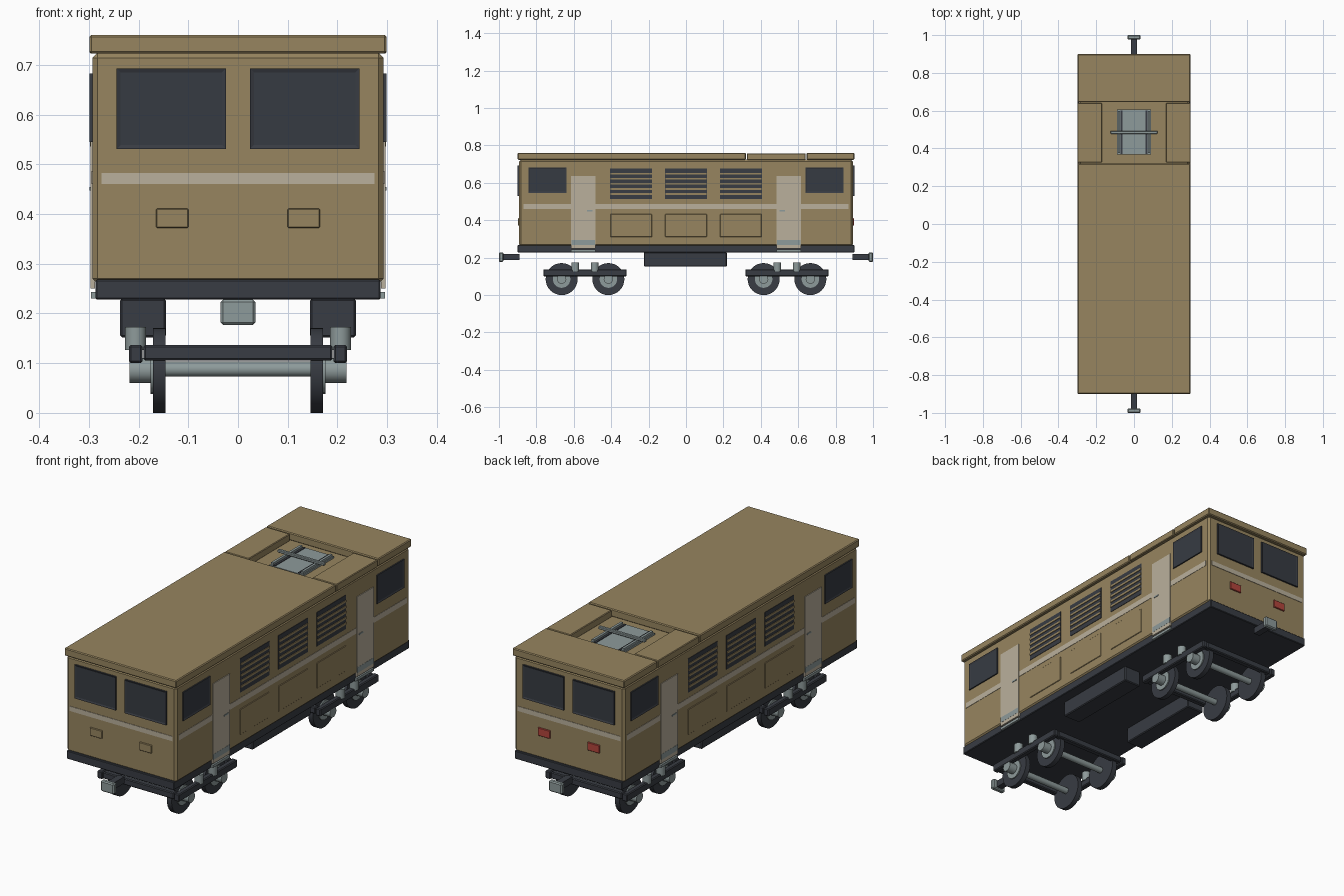
import bpy, bmesh, math
from mathutils import Matrix, Vector

if "Cube" in bpy.data.objects:
    bpy.data.objects.remove(bpy.data.objects["Cube"])


def material(name, rgb):
    m = bpy.data.materials.new(name)
    m.use_nodes = True
    m.diffuse_color = (*rgb, 1)
    m.node_tree.nodes["Principled BSDF"].inputs["Base Color"].default_value = (*rgb, 1)
    return m


TAN = material("tan paint", (0.31, 0.235, 0.115))
DARK = material("dark metal", (0.04, 0.045, 0.056))
GLASS = material("dark glass", (0.037, 0.044, 0.055))
STEEL = material("steel", (0.27, 0.325, 0.325))
CREAM = material("cream paint", (0.49, 0.435, 0.335))
RED = material("red lamp", (0.45, 0.06, 0.045))


def finish(bm, name, *mats):
    mesh = bpy.data.meshes.new(name)
    bmesh.ops.recalc_face_normals(bm, faces=bm.faces)
    bm.to_mesh(mesh)
    bm.free()
    for m in mats:
        mesh.materials.append(m)
    ob = bpy.data.objects.new(name, mesh)
    bpy.context.collection.objects.link(ob)
    return ob


def cube_mesh(x, y, z):
    """Box between the limits given for each axis, in any order."""
    bm = bmesh.new()
    bmesh.ops.create_cube(bm, size=1)
    size = [abs(a[1] - a[0]) for a in (x, y, z)]
    mid = Vector([sum(a) / 2 for a in (x, y, z)])
    bm.transform(Matrix.Translation(mid) @ Matrix.Diagonal((*size, 1)))
    return bm


def box(name, x, y, z, mat, bevel=0.0):
    ob = finish(cube_mesh(x, y, z), name, mat)
    if bevel:
        mod = ob.modifiers.new("Bevel", 'BEVEL')
        mod.width = bevel
        mod.segments = 1
    return ob


def window(name, x, y, z, facing):
    """Dark frame with a pane inset in its outer face."""
    bm = cube_mesh(x, y, z)
    bm.normal_update()
    outer = [f for f in bm.faces if f.normal.dot(Vector(facing)) > 0.9]
    bmesh.ops.inset_region(bm, faces=outer, thickness=0.011, depth=-0.003)
    outer[0].material_index = 1
    return finish(bm, name, DARK, GLASS)


def cylinder(name, centre, radius, length, axis, mat, sides=24):
    bm = bmesh.new()
    bmesh.ops.create_cone(bm, cap_ends=True, segments=sides,
                          radius1=radius, radius2=radius, depth=length)
    turn = Vector((0, 0, 1)).rotation_difference(Vector(axis)).to_matrix().to_4x4()
    bm.transform(Matrix.Translation(centre) @ turn)
    ob = finish(bm, name, mat)
    for p in ob.data.polygons:
        p.use_smooth = True
    ob.data.set_sharp_from_angle(angle=math.radians(35))
    return ob


def span(centre, half):
    return (centre - half, centre + half)


X, Z = (1, 0, 0), (0, 0, 1)

# Body shell and underframe
box("body", (-.293, .293), (-.892, .892), (.26, .724), TAN, .01)
box("underframe", (-.287, .287), (-.9, .9), (.228, .268), DARK, .003)

# Roof sections around the open pantograph well
box("front_roof", (-.299, .299), (-.9, .32), (.723, .76), TAN, .004)
box("rear_roof", (-.299, .299), (.645, .9), (.723, .76), TAN, .004)
for s, side in ((1, "left"), (-1, "right")):
    box(f"{side}_roof_edge", (s * .17, s * .299), (.325, .64), (.723, .758), TAN, .003)

# Folded pantograph
box("pantograph_base", (-.09, .09), (.367, .605), (.722, .733), STEEL)
for s, side in ((1, "left"), (-1, "right")):
    box(f"{side}_pantograph_slot", span(s * .066, .005), (.37, .602), (.73, .736), DARK)
    box(f"{side}_pantograph_arm", span(s * .08, .006), (.375, .597), (.733, .744), STEEL)
box("pantograph_bar", (-.125, .125), span(.485, .008), (.742, .756), STEEL, .003)

# Both long sides
for s, side in ((1, "left"), (-1, "right")):
    wall = s * .288
    box(f"{side}_stripe", (wall, s * .2945), (-.87, .87), (.46, .487), CREAM)
    for e, end in ((-1, "front"), (1, "rear")):
        tag = f"{side}_{end}"
        window(f"{tag}_cab_side_window", (wall, s * .299), (e * .638, e * .843),
               (.545, .683), (s, 0, 0))
        box(f"{tag}_door", (wall, s * .2965), span(e * .55, .065), (.25, .636), CREAM)
        box(f"{tag}_door_kick_plate", (wall, s * .2972), span(e * .55, .063), (.268, .295), STEEL)
        box(f"{tag}_door_step", (s * .27, s * .296), span(e * .55, .065), (.23, .243), STEEL)
        box(f"{tag}_door_handle", (wall, s * .299), span(e * .515, .015), (.447, .454), STEEL)
    for i, y in enumerate((-.293, 0, .293)):
        box(f"{side}_vent_{i + 1}", (wall, s * .295), span(y, .112), (.513, .677), DARK)
        for k in range(5):
            box(f"{side}_vent_{i + 1}_slat_{k + 1}", (wall, s * .298), span(y, .11),
                span(.541 + k * .027, .005), TAN)
        box(f"{side}_panel_{i + 1}", (wall, s * .296), span(y, .111), (.31, .433), TAN, .002)
    box(f"{side}_equipment_box", (s * .145, s * .237), (-.225, .218), (.152, .23), DARK, .004)

# Both ends
for e, end, lamp in ((-1, "front", TAN), (1, "rear", RED)):
    wall = e * .885
    box(f"{end}_stripe", (-.275, .275), (wall, e * .894), (.46, .483), CREAM)
    for s, side in ((1, "left"), (-1, "right")):
        window(f"{end}_{side}_windscreen", (s * .024, s * .244), (wall, e * .9),
               (.531, .693), (0, e, 0))
        box(f"{end}_{side}_lamp", (s * .1, s * .165), (wall, e * .898), (.372, .411), lamp, .002)
    box(f"{end}_coupler_shaft", span(0, .016), (e * .89, e * .982), span(.203, .016), DARK)
    box(f"{end}_coupler_head", span(0, .035), (e * .976, e), (.177, .228), STEEL, .005)

# Bogies
for e, end in ((-1, "front"), (1, "rear")):
    mid = e * .54
    for k in (-1, 1):
        box(f"{end}_bogie_crossbeam", (-.19, .19), span(mid + k * .208, .014),
            (.105, .137), DARK, .004)
        y = mid + k * .125
        cylinder(f"{end}_axle", (0, y, .088), .015, .34, X, STEEL, 16)
        for s in (-1, 1):
            cylinder(f"{end}_wheel", (s * .158, y, .0855), .0855, .025, X, DARK, 32)
            cylinder(f"{end}_wheel_hub", (s * .165, y, .0855), .047, .022, X, STEEL)
            cylinder(f"{end}_axle_cap", (s * .195, y, .0855), .025, .046, X, STEEL, 16)
            cylinder(f"{end}_spring", (s * .206, mid + k * .052, .15), .021, .046, Z, STEEL, 16)
    for s in (-1, 1):
        box(f"{end}_bogie_side_beam", (s * .192, s * .219), span(mid, .223),
            (.1, .137), DARK, .004)
